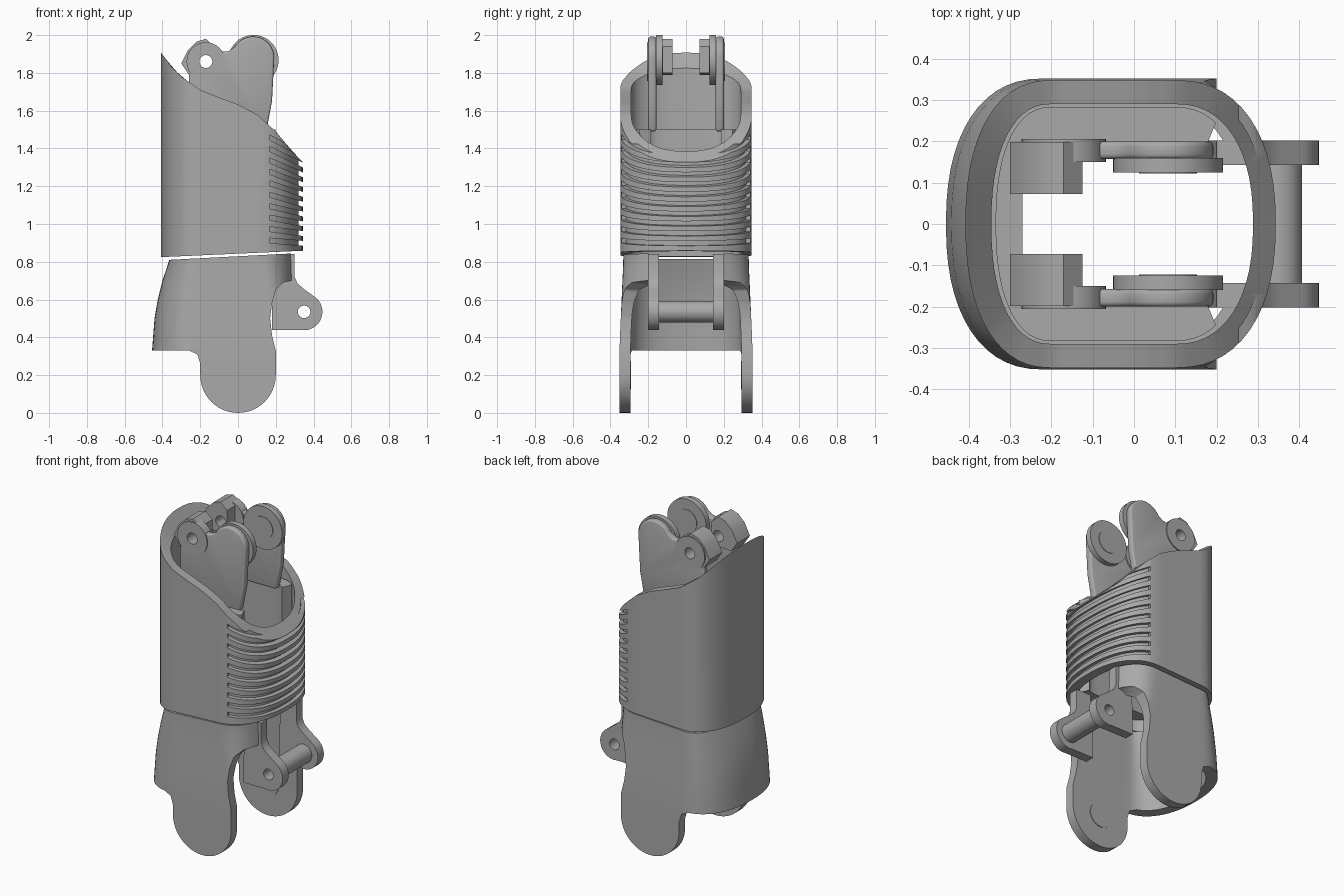
import bpy, bmesh
from math import sin, cos, pi, radians

if "Cube" in bpy.data.objects:
    bpy.data.objects.remove(bpy.data.objects["Cube"], do_unlink=True)

GREY = (0.4, 0.4, 0.4, 1)
grey = bpy.data.materials.new("plain grey")
grey.use_nodes = True
grey.diffuse_color = GREY
grey.node_tree.nodes["Principled BSDF"].inputs["Base Color"].default_value = GREY


# ---- helpers ----
def make(name, bm):
    bmesh.ops.recalc_face_normals(bm, faces=bm.faces)
    me = bpy.data.meshes.new(name)
    bm.to_mesh(me)
    bm.free()
    ob = bpy.data.objects.new(name, me)
    bpy.context.collection.objects.link(ob)
    me.materials.append(grey)
    return ob


def activate(ob):
    bpy.ops.object.select_all(action='DESELECT')
    ob.select_set(True)
    bpy.context.view_layer.objects.active = ob


def smooth(ob):
    activate(ob)
    bpy.ops.object.shade_smooth_by_angle(angle=radians(32))


def boolean(ob, cutters, operation='DIFFERENCE'):
    for c in cutters:
        m = ob.modifiers.new("cut", 'BOOLEAN')
        m.operation, m.object, m.solver = operation, c, 'EXACT'
        activate(ob)
        bpy.ops.object.modifier_apply(modifier=m.name)


def discard(cutters):
    for c in cutters:
        bpy.data.objects.remove(c, do_unlink=True)


def arc(cx, cz, r, a0, a1, n=24):
    angles = [radians(a0 + (a1 - a0) * i / n) for i in range(n + 1)]
    return [(cx + r * cos(a), cz + r * sin(a)) for a in angles]


def prism(name, pts, y0, y1, bevel=0):
    """Side outline in x and z, extruded along y."""
    bm = bmesh.new()
    face = bm.faces.new([bm.verts.new((x, y0, z)) for x, z in pts])
    new = bmesh.ops.extrude_face_region(bm, geom=[face])["geom"]
    for v in new:
        if isinstance(v, bmesh.types.BMVert):
            v.co.y = y1
    ob = make(name, bm)
    if bevel:
        m = ob.modifiers.new("round", 'BEVEL')
        m.width, m.segments, m.angle_limit = bevel, 3, radians(50)
        activate(ob)
        bpy.ops.object.modifier_apply(modifier=m.name)
    return ob


def disc(name, x, z, r, y0, y1, n=40):
    return prism(name, arc(x, z, r, 0, 360 - 360 / n, n - 1), y0, y1)


def ring(front, back, half, cf, cb, e=2.3, n=14):
    """Plan outline: two rounded ends joined by straight sides."""
    def corner(c, a, t):
        return (c + a * abs(cos(t)) ** (2 / e), half * sin(t) ** (2 / e))
    pts = [corner(cf, front - cf, pi / 2 * i / n) for i in range(n + 1)]
    pts += [(cf + (cb - cf) * i / 10, half) for i in range(1, 10)]
    pts += [corner(cb, back - cb, pi / 2 * (1 - i / n)) for i in range(n + 1)]
    return pts + [(x, -y) for x, y in pts[-2:0:-1]]


def shell(name, outer, inner, closed=True):
    """Thick wall between stacked outer and inner rings of 3D points."""
    bm = bmesh.new()
    loop = [[bm.verts.new(p) for p in r] for r in outer + inner[::-1]]
    n, k = len(loop[0]), len(loop)
    for j in range(k):
        a, b = loop[j], loop[(j + 1) % k]
        for i in range(n if closed else n - 1):
            q = (i + 1) % n
            bm.faces.new((a[i], a[q], b[q], b[i]))
    if not closed:
        for i in (0, n - 1):
            bm.faces.new([r[i] for r in loop])
    return make(name, bm)


def lift(pts, zf):
    return [(x, y, zf(x)) for x, y in pts]


def lerp(table, t):
    for (a, u), (b, v) in zip(table, table[1:]):
        if t <= b:
            f = max(0, (t - a) / (b - a))
            return u + (v - u) * f
    return table[-1][1]


# ---- outer sleeve with sweeping top edge ----
TOP = [(-.41, 1.91), (-.35, 1.83), (-.3, 1.78), (-.2, 1.71), (-.1, 1.67), (0, 1.633),
       (.1, 1.58), (.2, 1.49), (.3, 1.37), (.345, 1.325)]
top = lambda x: lerp(TOP, x)
bottom = lambda x: .825 + .045 * (x + .4)
out = ring(.343, -.408, .348, .1, -.2)
inn = ring(.288, -.345, .29, .1, -.2)
sleeve = shell("outer_sleeve", [lift(out, bottom), lift(out, top)],
               [lift(inn, bottom), lift(inn, top)])

# grip grooves around the front of the sleeve
big = ring(.38, -.45, .385, .1, -.2)
deep = ring(.32, -.385, .325, .1, -.2)
half = len(out) // 2
order = list(range(half, len(out))) + list(range(half))
front = [i for i in order if out[i][0] > .16]
grooves = []
for k in range(10):
    low = lambda x: .9 + .061 * k - (.015 + .009 * k) * (x - .16) / .18
    high = lambda x: low(x) + .026
    o, d = [big[i] for i in front], [deep[i] for i in front]
    grooves.append(shell("groove_cutter", [lift(o, low), lift(o, high)],
                         [lift(d, low), lift(d, high)], False))
boolean(sleeve, grooves)
discard(grooves)
smooth(sleeve)

# ---- inner frame, open at the front ----
fo = ring(.27, -.335, .283, .1, -.2)
fi = ring(.2, -.27, .2, .1, -.2, 4)
keep = [i for i in range(len(fo)) if fo[i][0] < .2]
fo, fi = [fo[i] for i in keep], [fi[i] for i in keep]
low, high = (lambda x: .9), (lambda x: 1.5)
smooth(shell("inner_frame", [lift(fo, low), lift(fo, high)],
             [lift(fi, low), lift(fi, high)], False))

# ---- lower shell, flared at the back ----
BACK = [(-.05, -.47), (.33, -.455), (.5, -.442), (.6, -.425), (.7, -.4), (.82, -.36), (.9, -.33)]
lower_out, lower_in = [], []
for z in (-.05, .2, .33, .42, .5, .6, .7, .76, .82, .9):
    t = min(1, max(0, (z - .35) / .45))
    back, wide, cf = lerp(BACK, z), .352 - .02 * t, .21 - .1 * t
    level = lambda x: z
    lower_out.append(lift(ring(.31, back, wide, cf, -.22), level))
    lower_in.append(lift(ring(.255, back + .06, wide - .058, cf - .01, -.2), level))
lower = shell("lower_shell", lower_out, lower_in)
side = [(-.6, .798), (.4, .85), (.4, .71), (.3, .705), (.24, .69), (.2, .65), (.18, .58),
        (.17, .5), (.18, .41), (.2, .33)]
side += arc(0, .2, .2, 0, -180) + [(-.2, .26), (-.215, .31), (-.26, .33), (-.6, .33)]
outline = prism("outline_cutter", side, -.5, .5)
opening = prism("opening_cutter", [(.1, -.2), (.5, -.2), (.5, 1), (.1, 1)], -.2, .2)
bm = bmesh.new()
bmesh.ops.create_cone(bm, cap_ends=True, segments=64, radius1=.205, radius2=.205, depth=.5)
for v in bm.verts:
    v.co = (v.co.z - .45, v.co.y, v.co.x + .212)
notch = make("notch_cutter", bm)
boolean(lower, [outline], 'INTERSECT')
boolean(lower, [opening, notch])
discard([outline, opening, notch])
smooth(lower)

# ---- mirrored joint parts ----
pin_hole = disc("pin_hole_cutter", .35, .535, .033, -.5, .5)
knuckle_hole = disc("knuckle_hole_cutter", -.17, 1.86, .034, -.5, .5)
fin = [(.15, 1.49), (.18, 1.65)] + arc(.08, 1.88, .112, 0, 150)
fin += [(-.05, 1.915), (-.1, 1.91), (-.2, 1.9), (-.26, 1.82), (-.26, 1.49)]
hook = [(-.3, 1.85), (-.265, 1.92), (-.22, 1.965), (-.17, 1.98), (-.125, 1.94),
        (-.125, 1.8), (-.26, 1.79)]
lug = [(.18, .44), (.34, .44)] + arc(.35, .535, .097, -90, 55)
lug += [(.35, .655), (.315, .685), (.3, .72), (.3, .84), (.2, .84), (.18, .6)]

for s, label in ((1, "left"), (-1, "right")):
    fin_ob = prism(label + "_fin", fin, s * .157, s * .2, .012)
    hook_ob = prism(label + "_knuckle", hook, s * .072, s * .198)
    boss = disc(label + "_knuckle_boss", -.17, 1.86, .102, s * .15, s * .206)
    for ob in (fin_ob, hook_ob, boss):
        boolean(ob, [knuckle_hole])
        smooth(ob)
    lug_ob = prism(label + "_pin_lug", lug, s * .143, s * .202)
    boolean(lug_ob, [pin_hole])
    smooth(lug_ob)
    smooth(disc(label + "_fin_pad", .082, 1.868, .133, s * .125, s * .16))
    smooth(disc(label + "_fin_pad_centre", .082, 1.868, .07, s * .122, s * .127))
    smooth(disc(label + "_ankle_pad", 0, .2, .075, s * .29, s * .297))

# ---- hollow cross pin ----
pin = disc("cross_pin", .35, .535, .057, -.145, .145)
boolean(pin, [pin_hole])
smooth(pin)
discard([pin_hole, knuckle_hole])
